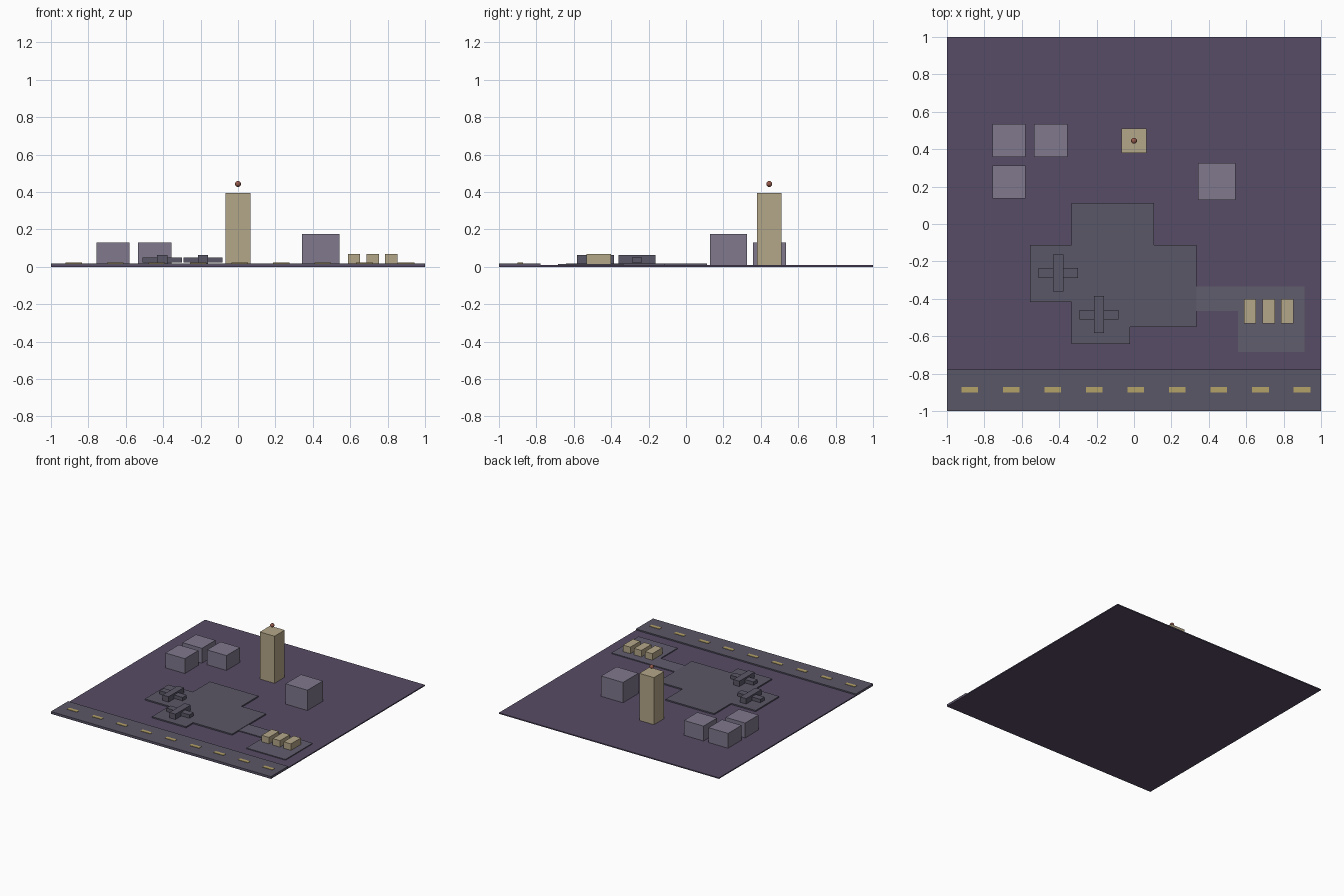
import bpy, bmesh

if "Cube" in bpy.data.objects:
    bpy.data.objects.remove(bpy.data.objects["Cube"])


def material(name, rgb):
    m = bpy.data.materials.new(name)
    m.diffuse_color = [((c / 255 + 0.055) / 1.055) ** 2.4 for c in rgb] + [1]
    m.use_nodes = True
    m.node_tree.nodes["Principled BSDF"].inputs["Base Color"].default_value = m.diffuse_color
    return m


purple = material("ground_purple", (87, 76, 102))
asphalt = material("asphalt", (91, 87, 103))
lot_grey = material("lot_grey", (97, 93, 110))
concrete = material("concrete", (128, 120, 140))
tan = material("tan", (180, 166, 136))
yellow = material("yellow", (180, 162, 104))
red = material("beacon_red", (150, 90, 75))


def finish(bm, name, mat):
    bmesh.ops.recalc_face_normals(bm, faces=bm.faces)
    me = bpy.data.meshes.new(name)
    bm.to_mesh(me)
    bm.free()
    me.materials.append(mat)
    ob = bpy.data.objects.new(name, me)
    bpy.context.collection.objects.link(ob)
    return ob


def slab(name, outline, z0, z1, mat):
    """Extrude a flat outline from z0 to z1."""
    bm = bmesh.new()
    face = bm.faces.new([bm.verts.new((x, y, z0)) for x, y in outline])
    ext = bmesh.ops.extrude_face_region(bm, geom=[face], use_keep_orig=True)
    for v in ext["geom"]:
        if isinstance(v, bmesh.types.BMVert):
            v.co.z = z1
    return finish(bm, name, mat)


def box(name, cx, cy, sx, sy, z0, z1, mat):
    a, b = sx / 2, sy / 2
    return slab(name, [(cx - a, cy - b), (cx + a, cy - b),
                       (cx + a, cy + b), (cx - a, cy + b)], z0, z1, mat)


# ground and runway with centre-line dashes
box("ground", 0, 0, 2, 2, 0, 0.009, purple)
box("runway", 0, -0.889, 2, 0.222, 0.009, 0.019, asphalt)
for i in range(9):
    box(f"runway_dash_{i + 1}", -0.878 + i * 0.222, -0.886, 0.089, 0.029, 0.019, 0.022, yellow)

# stepped apron, taxi link and car park
slab("apron", [(-0.333, 0.111), (-0.333, -0.111), (-0.555, -0.111), (-0.555, -0.417),
               (-0.333, -0.417), (-0.333, -0.642), (-0.022, -0.642), (-0.022, -0.552),
               (0.333, -0.552), (0.333, -0.111), (0.108, -0.111), (0.108, 0.111)],
     0.009, 0.019, asphalt)
slab("car_park", [(0.333, -0.333), (0.333, -0.465), (0.556, -0.465), (0.556, -0.685),
                  (0.911, -0.685), (0.911, -0.333)], 0.009, 0.016, lot_grey)

# parked cars
for i in range(3):
    box(f"car_{i + 1}", 0.62 + i * 0.1, -0.466, 0.066, 0.13, 0.016, 0.069, tan)

# aircraft: fuselage and crossing wing
for i, (x, y) in enumerate([(-0.405, -0.263), (-0.187, -0.485)]):
    box(f"fuselage_{i + 1}", x, y, 0.055, 0.198, 0.019, 0.063, asphalt)
    box(f"wing_{i + 1}", x, y, 0.209, 0.053, 0.022, 0.05, asphalt)

# hangars and terminal
for i, (x, y) in enumerate([(-0.668, 0.447), (-0.445, 0.447), (-0.668, 0.225)]):
    box(f"hangar_{i + 1}", x, y, 0.177, 0.175, 0.009, 0.131, concrete)
box("terminal", 0.443, 0.227, 0.199, 0.2, 0.009, 0.176, concrete)

# control tower with beacon
box("control_tower", 0, 0.445, 0.133, 0.133, 0.009, 0.396, tan)
bm = bmesh.new()
bmesh.ops.create_uvsphere(bm, u_segments=16, v_segments=10, radius=0.016)
beacon = finish(bm, "beacon", red)
beacon.location = (0, 0.445, 0.443)
